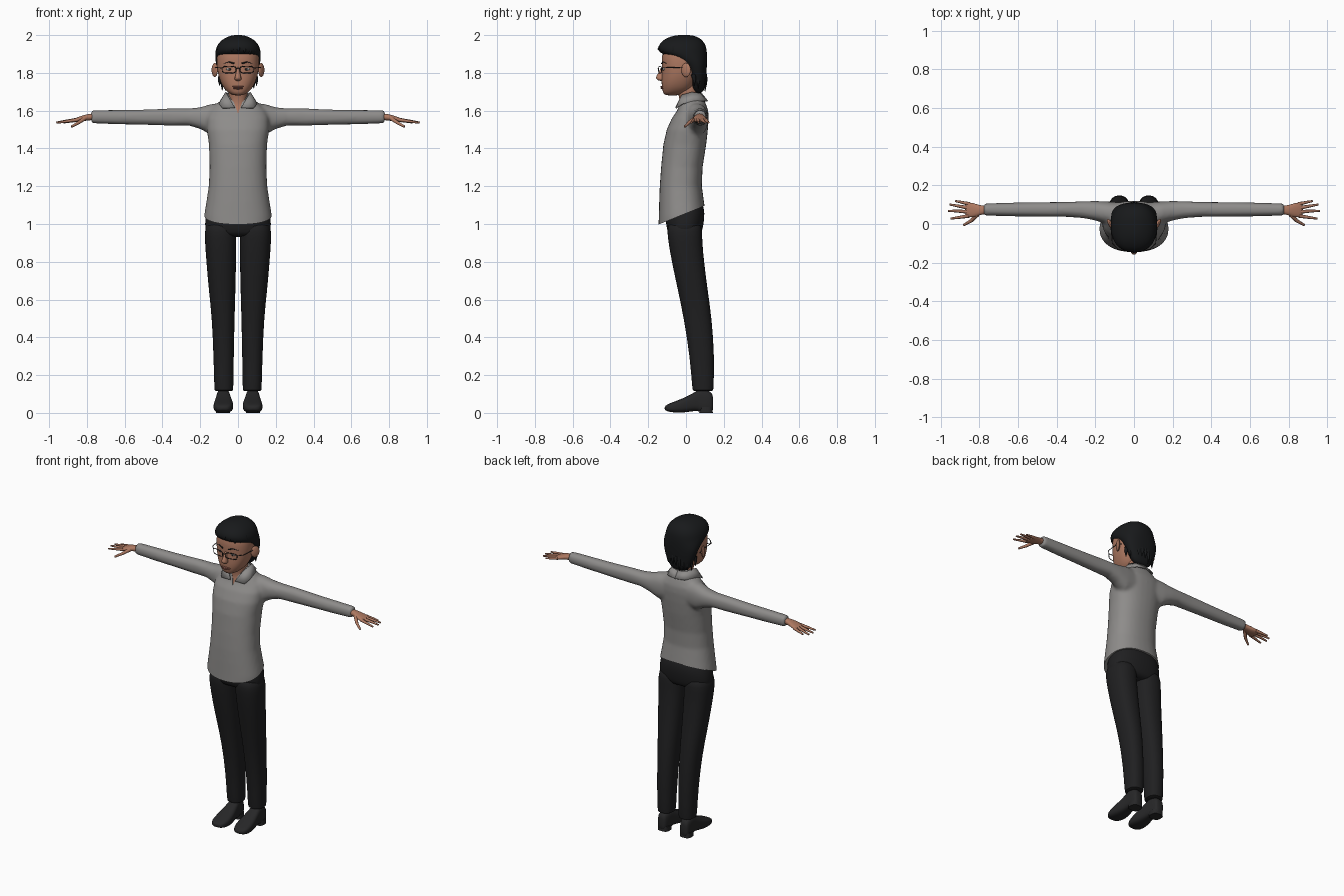
import bpy, bmesh, math, random
from mathutils import Vector

if "Cube" in bpy.data.objects:
    bpy.data.objects.remove(bpy.data.objects["Cube"])
random.seed(4)


def material(name, r, g, b):
    m = bpy.data.materials.new(name)
    m.use_nodes = True
    m.diffuse_color = (r, g, b, 1)
    bsdf = m.node_tree.nodes["Principled BSDF"]
    bsdf.inputs["Base Color"].default_value = (r, g, b, 1)
    bsdf.inputs["Roughness"].default_value = 0.8
    return m


SKIN = material("skin", .42, .19, .12)
SHIRT = material("grey shirt", .27, .262, .255)
PANTS = material("black trousers", .014, .014, .015)
HAIR = material("black hair", .009, .010, .011)
SHOE = material("dark shoe", .02, .02, .021)
LIP = material("lip", .27, .10, .075)
WHITE = material("eye white", .55, .52, .5)
FRAME = material("dark frame", .03, .028, .028)


def activate(ob):
    bpy.ops.object.select_all(action='DESELECT')
    ob.select_set(True)
    bpy.context.view_layer.objects.active = ob


def smooth(ob, angle=50):
    activate(ob)
    bpy.ops.object.shade_smooth_by_angle(angle=math.radians(angle))


def apply_modifiers(ob):
    activate(ob)
    for m in list(ob.modifiers):
        bpy.ops.object.modifier_apply(modifier=m.name)


def finish(name, bm, mat, sub=0, mirror=False):
    bmesh.ops.recalc_face_normals(bm, faces=bm.faces)
    me = bpy.data.meshes.new(name)
    bm.to_mesh(me)
    bm.free()
    ob = bpy.data.objects.new(name, me)
    bpy.context.collection.objects.link(ob)
    me.materials.append(mat)
    if mirror:
        ob.modifiers.new("mirror", 'MIRROR').use_mirror_merge = False
    if sub:
        ob.modifiers.new("subdivide", 'SUBSURF').levels = sub
        ob.modifiers["subdivide"].render_levels = sub
    apply_modifiers(ob)
    smooth(ob)
    return ob


PLACE = {'x': lambda t, a, b: (t, a, b),
         'y': lambda t, a, b: (a, t, b),
         'z': lambda t, a, b: (a, b, t)}


def add_loft(bm, axis, rings, n=24, power=2.3):
    """Rings are (position, a0, a1, b0, b1) extents of rounded cross-sections."""
    loops = []
    for t, a0, a1, b0, b1 in rings:
        loop = []
        for i in range(n):
            ang = math.tau * i / n
            c, s = math.cos(ang), math.sin(ang)
            u = math.copysign(abs(c) ** (2 / power), c)
            v = math.copysign(abs(s) ** (2 / power), s)
            p = PLACE[axis](t, (a0 + a1 + u * (a1 - a0)) / 2, (b0 + b1 + v * (b1 - b0)) / 2)
            loop.append(bm.verts.new(p))
        loops.append(loop)
    for lo, hi in zip(loops, loops[1:]):
        for i in range(n):
            j = (i + 1) % n
            bm.faces.new((lo[i], lo[j], hi[j], hi[i]))
    bm.faces.new(loops[0])
    bm.faces.new(loops[-1])


def loft(name, mat, axis, rings, sub=1, mirror=False, **kw):
    bm = bmesh.new()
    add_loft(bm, axis, rings, **kw)
    return finish(name, bm, mat, sub, mirror)


def symmetric(rings):
    return [(z, -h, h, y0, y1) for z, h, y0, y1 in rings]


def ball(name, mat, loc, scale, turn=0):
    bpy.ops.mesh.primitive_uv_sphere_add(segments=20, ring_count=12, radius=1,
                                         location=loc, rotation=(0, 0, turn))
    ob = bpy.context.object
    ob.name, ob.scale = name, scale
    ob.data.materials.append(mat)
    smooth(ob, 80)


def tube(name, mat, points, radius, taper=1.0, cyclic=False):
    cu = bpy.data.curves.new(name, 'CURVE')
    cu.dimensions, cu.bevel_depth, cu.bevel_resolution = '3D', radius, 2
    cu.use_fill_caps = True
    sp = cu.splines.new('POLY')
    sp.points.add(len(points) - 1)
    for i, p in enumerate(points):
        sp.points[i].co = (*p, 1)
        sp.points[i].radius = 1 + (taper - 1) * i / (len(points) - 1)
    sp.use_cyclic_u = cyclic
    ob = bpy.data.objects.new(name, cu)
    bpy.context.collection.objects.link(ob)
    cu.materials.append(mat)


# Shirt: torso and sleeves fused, then hem and neck opening cut
torso = symmetric([(.95, .18, -.147, .108), (1.04, .18, -.144, .106), (1.12, .167, -.142, .095),
                   (1.2, .155, -.139, .084), (1.3, .15, -.132, .088), (1.42, .154, -.12, .107),
                   (1.5, .165, -.102, .116), (1.56, .165, -.075, .12), (1.6, .15, -.047, .118),
                   (1.64, .11, -.032, .104), (1.67, .066, -.025, .088), (1.69, .056, -.02, .078)])
sleeve = [(.08, .0, .112, 1.47, 1.64), (.14, .0, .117, 1.47, 1.636), (.2, .018, .119, 1.503, 1.618),
          (.26, .03, .118, 1.521, 1.612), (.35, .037, .114, 1.52, 1.612), (.5, .038, .113, 1.525, 1.606),
          (.65, .04, .11, 1.528, 1.604), (.778, .043, .107, 1.533, 1.602)]
bm = bmesh.new()
add_loft(bm, 'z', torso, n=32)
for side in (1, -1):
    add_loft(bm, 'x', [(side * r[0], *r[1:]) for r in sleeve])
shirt = finish("shirt", bm, SHIRT)
remesh = shirt.modifiers.new("fuse", 'REMESH')
remesh.mode, remesh.voxel_size = 'VOXEL', .01
soft = shirt.modifiers.new("soften", 'SMOOTH')
soft.factor, soft.iterations = .5, 6
bpy.ops.mesh.primitive_cube_add(size=1, location=(0, -.02, 1.048), rotation=(math.radians(22), 0, 0))
hem_cutter = bpy.context.object
hem_cutter.scale = (1, 1, .4)
hem_cutter.location -= hem_cutter.rotation_euler.to_matrix() @ Vector((0, 0, .2))
bm = bmesh.new()
tri = [bm.verts.new(p) for p in ((-.05, -.3, 1.72), (.05, -.3, 1.72), (0, -.3, 1.585))]
face = bm.faces.new(tri)
ext = bmesh.ops.extrude_face_region(bm, geom=[face])
bmesh.ops.translate(bm, vec=(0, .3, 0), verts=[v for v in ext["geom"] if isinstance(v, bmesh.types.BMVert)])
neck_cutter = finish("neck_cutter", bm, SHIRT)
for cutter in (hem_cutter, neck_cutter):
    cutter.hide_render = True
    cut = shirt.modifiers.new("cut", 'BOOLEAN')
    cut.operation, cut.object = 'DIFFERENCE', cutter
apply_modifiers(shirt)
for cutter in (hem_cutter, neck_cutter):
    bpy.data.objects.remove(cutter)
smooth(shirt)

# Collar: folded strip from the nape to the pointed front
inner = [(0, .082, 1.69), (.05, .067, 1.692), (.064, .03, 1.697), (.055, -.022, 1.682), (.016, -.055, 1.615)]
outer = [(0, .115, 1.65), (.06, .1, 1.65), (.092, .045, 1.652), (.1, -.02, 1.635), (.083, -.052, 1.613)]
bm = bmesh.new()
rows = [[bm.verts.new(p) for p in row] for row in (inner, outer)]
for i in range(4):
    bm.faces.new((rows[0][i], rows[0][i + 1], rows[1][i + 1], rows[1][i]))
collar = finish("collar", bm, SHIRT, mirror=True)
collar.modifiers.new("thickness", 'SOLIDIFY').thickness = .006
collar.modifiers["thickness"].offset = 0

# Trousers
loft("trouser_hips", PANTS, 'z', symmetric([
    (.93, .14, -.08, .07), (.955, .172, -.098, .084), (1.0, .177, -.106, .094),
    (1.06, .168, -.11, .1), (1.1, .15, -.1, .09), (1.12, .14, -.09, .08)]), n=32)
loft("trouser_legs", PANTS, 'z', [
    (.115, .025, .125, .035, .145), (.118, .025, .125, .034, .146), (.3, .022, .13, .02, .151),
    (.5, .018, .138, -.012, .137), (.65, .013, .155, -.043, .115), (.8, .01, .168, -.076, .096),
    (.9, .009, .175, -.093, .087), (.96, .008, .177, -.101, .086), (1.02, .01, .165, -.095, .08)], mirror=True)

# Ankles and shoes
loft("ankles", SKIN, 'z', [(.08, .05, .1, .05, .12), (.2, .05, .1, .055, .125)], mirror=True)
loft("shoes", SHOE, 'y', [
    (.144, .06, .10, .012, .085), (.136, .048, .112, .002, .115), (.075, .042, .114, 0, .13),
    (.065, .04, .115, .012, .122), (.03, .034, .12, .008, .1), (-.02, .024, .129, 0, .075),
    (-.07, .026, .131, .002, .057), (-.102, .04, .12, .009, .044), (-.114, .058, .1, .016, .032)],
    mirror=True, power=3)
loft("shoe_heels", SHOE, 'z', [(0, .042, .116, .07, .142), (.03, .042, .114, .072, .14)],
     sub=0, mirror=True, power=3)

# Neck and head
loft("neck", SKIN, 'z', symmetric([
    (1.56, .04, -.068, .05), (1.6, .045, -.042, .06), (1.64, .048, -.03, .065),
    (1.7, .05, -.042, .062), (1.77, .055, -.07, .06)]))
loft("head", SKIN, 'z', symmetric([
    (1.68, .022, -.106, -.04), (1.69, .045, -.12, -.01), (1.71, .069, -.125, .03),
    (1.74, .088, -.13, .05), (1.78, .103, -.129, .07), (1.82, .111, -.126, .085),
    (1.87, .114, -.13, .092), (1.92, .108, -.124, .09), (1.96, .08, -.09, .07), (1.98, .04, -.05, .03)]), n=32)
loft("nose", SKIN, 'z', symmetric([
    (1.757, .008, -.14, -.11), (1.764, .02, -.155, -.11), (1.775, .018, -.163, -.11),
    (1.8, .01, -.146, -.11), (1.835, .008, -.131, -.11)]), n=16)
ball("upper_lip", LIP, (0, -.124, 1.727), (.032, .011, .005))
ball("lower_lip", LIP, (0, -.123, 1.719), (.027, .012, .006))

# Hair cap with overlapping locks at the fringe, sides and nape
loft("hair", HAIR, 'z', symmetric([
    (1.69, .04, .05, .083), (1.72, .075, .03, .1), (1.78, .1, .018, .107), (1.84, .116, -.008, .111),
    (1.868, .12, -.055, .112), (1.892, .121, -.105, .112), (1.908, .121, -.144, .111),
    (1.94, .115, -.15, .108), (1.972, .092, -.126, .09), (1.992, .055, -.085, .06),
    (2.001, .022, -.045, .025)]), n=32)


def lock(angle, z, length):
    c, s = math.cos(angle), math.sin(angle)
    path = [(.104 * c, -.018 + .115 * s, z), (.115 * c, -.018 + .125 * s, z - length * .5),
            (.112 * c, -.018 + .121 * s, z - length)]
    tube("hair_lock", HAIR, path, .014, .15)


for i in range(9):
    lock(math.radians(205 + i * 16.5), 1.935, random.uniform(.02, .04))
for i in range(11):
    lock(math.radians(30 + i * 12), 1.79, random.uniform(.05, .09))

# Paired details: ears, eyes, glasses, hands
FINGERS = [((.855, .042), (.905, .034), (.95, .028)), ((.86, .063), (.915, .067), (.962, .068)),
           ((.86, .084), (.91, .093), (.955, .101)), ((.85, .103), (.89, .112), (.925, .119))]
for side, label in ((1, "left"), (-1, "right")):
    ball(label + "_ear", SKIN, (side * .123, .0, 1.815), (.011, .028, .037), side * -.5)
    ball(label + "_eye", WHITE, (side * .044, -.112, 1.82), (.019, .012, .008))
    ball(label + "_iris", FRAME, (side * .044, -.121, 1.82), (.007, .005, .007))
    tube(label + "_eyebrow", HAIR, [(side * x, y, z) for x, y, z in
         ((.02, -.128, 1.85), (.048, -.121, 1.858), (.076, -.104, 1.85))], .004, .5)
    rim = []
    for i in range(20):
        a = math.tau * i / 20
        x = .047 + .037 * math.copysign(abs(math.cos(a)) ** .6, math.cos(a))
        rim.append((side * x, -.147 + x * .2, 1.817 + .018 * math.copysign(abs(math.sin(a)) ** .6, math.sin(a))))
    tube(label + "_lens_rim", FRAME, rim, .0022, cyclic=True)
    tube(label + "_temple", FRAME, [(side * .084, -.13, 1.826), (side * .112, -.1, 1.828),
                                    (side * .121, .0, 1.83), (side * .118, .025, 1.815)], .0022)
    bm = bmesh.new()
    add_loft(bm, 'x', [(side * x, *r) for x, *r in (
        (.74, .052, .096, 1.55, 1.588), (.79, .05, .094, 1.549, 1.584), (.82, .036, .106, 1.544, 1.576),
        (.855, .032, .114, 1.538, 1.563), (.875, .04, .106, 1.538, 1.556))], n=16)
    finish(label + "_palm", bm, SKIN, sub=1)
    for path in FINGERS:
        tube(label + "_finger", SKIN, [(side * x, y, 1.551 - i * .007) for i, (x, y) in enumerate(path)], .01, .5)
    tube(label + "_thumb", SKIN, [(side * .81, .05, 1.56), (side * .843, .016, 1.537),
                                  (side * .882, -.006, 1.515)], .012, .5)
tube("glasses_bridge", FRAME, [(-.011, -.146, 1.822), (0, -.149, 1.825), (.011, -.146, 1.822)], .0022)
